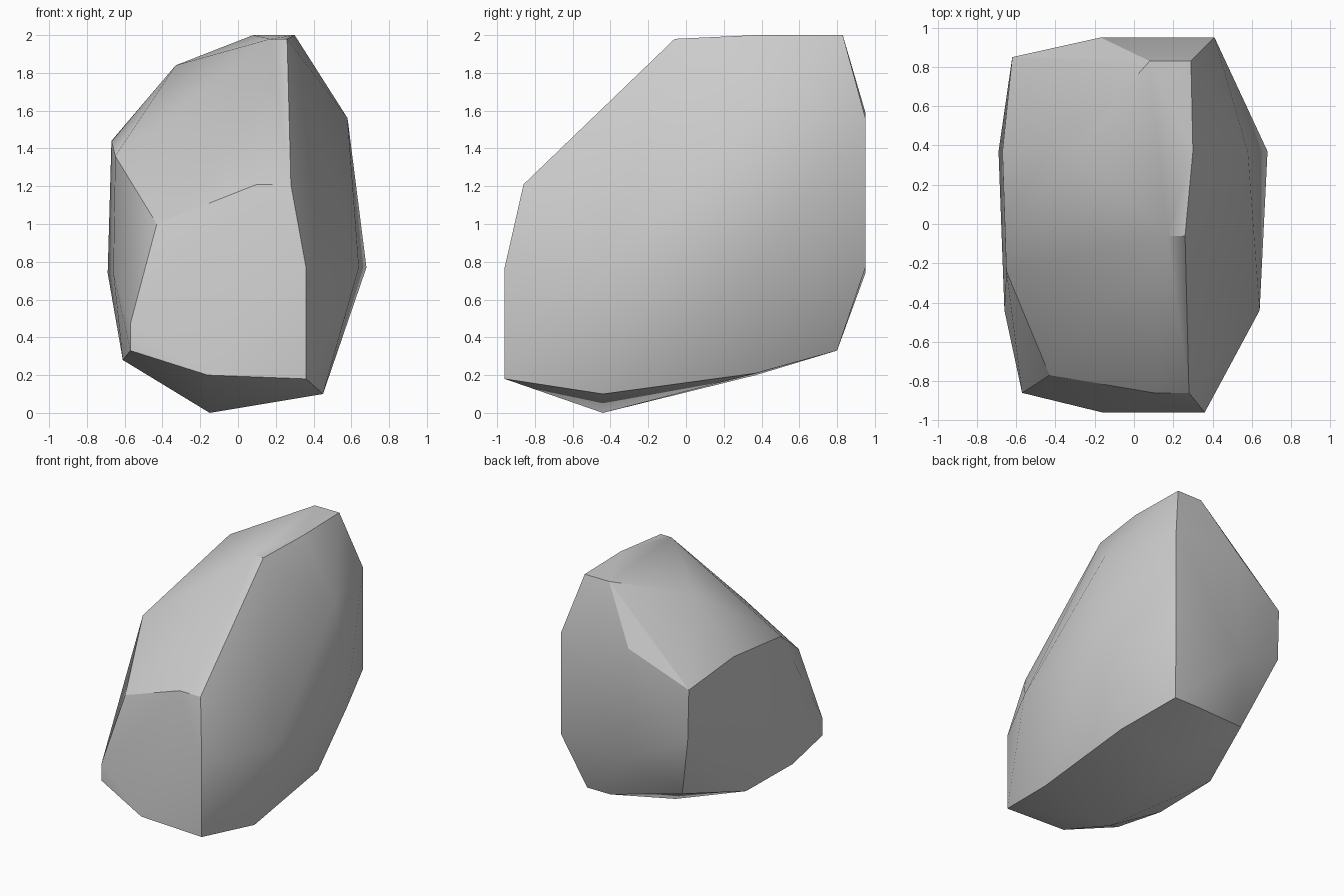
import bpy
import bmesh
import math

default_cube = bpy.data.objects.get("Cube")
if default_cube:
    bpy.data.objects.remove(default_cube, do_unlink=True)


def make_material(name, colour):
    material = bpy.data.materials.new(name)
    material.use_nodes = True
    material.diffuse_color = colour
    shader = material.node_tree.nodes["Principled BSDF"]
    shader.inputs["Base Color"].default_value = colour
    shader.inputs["Roughness"].default_value = 0.9
    return material


# Chipped corners of the boulder, grouped as (x, z) slices at each depth y
slices = {
    -0.96: [(0.36, 0.77), (0.36, 0.18), (-0.16, 0.2)],
    -0.86: [(0.28, 1.21), (0.1, 1.21), (-0.57, 0.33), (-0.57, 0.47)],
    -0.77: [(-0.43, 1)],
    -0.44: [(0.64, 0.77), (0.45, 0.1), (-0.15, 0), (-0.61, 0.28), (-0.66, 0.74)],
    -0.24: [(-0.65, 1.36)],
    -0.06: [(0.26, 1.98), (0.17, 1.98)],
    0.12: [(-0.6, 0.28)],
    0.37: [(0.3, 2), (0.58, 1.56), (0.68, 0.77), (0.43, 0.21),
           (-0.17, 0.2), (-0.69, 0.74), (-0.67, 1.44), (-0.33, 1.84)],
    0.66: [(-0.43, 0.42)],
    0.8: [(0.29, 0.33), (0.09, 0.33)],
    0.83: [(0.08, 2), (0.29, 2)],
    0.85: [(-0.62, 1.35), (-0.61, 0.95)],
    0.95: [(-0.17, 1.59), (0.41, 1.56), (0.41, 0.77), (-0.16, 0.74)],
}


def build_boulder(name, depth_slices, material):
    """Wrap the slice corners in one faceted convex skin."""
    bm = bmesh.new()
    for y, corners in depth_slices.items():
        for x, z in corners:
            bm.verts.new((x, y, z))
    bmesh.ops.convex_hull(bm, input=list(bm.verts))

    # Drop corners that fall inside the skin and merge nearly flat facets
    loose = [vert for vert in bm.verts if not vert.link_faces]
    bmesh.ops.delete(bm, geom=loose, context='VERTS')
    bmesh.ops.dissolve_limit(bm, angle_limit=math.radians(2),
                             verts=list(bm.verts), edges=list(bm.edges))
    bmesh.ops.recalc_face_normals(bm, faces=list(bm.faces))

    mesh = bpy.data.meshes.new(name)
    bm.to_mesh(mesh)
    bm.free()
    mesh.materials.append(material)
    boulder = bpy.data.objects.new(name, mesh)
    bpy.context.collection.objects.link(boulder)
    return boulder


stone_grey = make_material("stone_grey", (0.6, 0.6, 0.6, 1))
boulder = build_boulder("boulder", slices, stone_grey)

# Soft facets with crisp main ridges
bpy.ops.object.select_all(action='DESELECT')
boulder.select_set(True)
bpy.context.view_layer.objects.active = boulder
bpy.ops.object.shade_smooth_by_angle(angle=math.radians(30))
